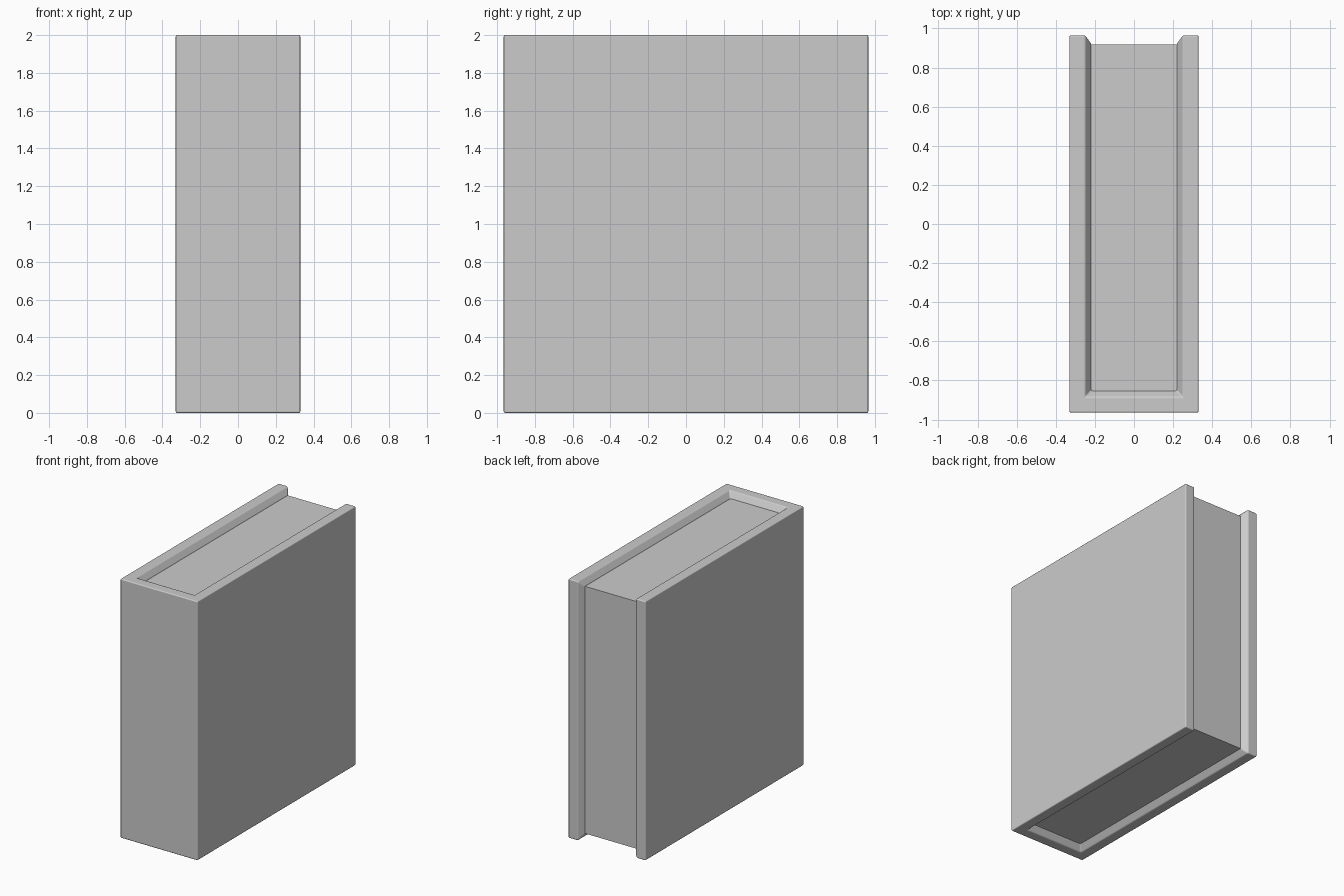
import bpy
import bmesh
import math

cube = bpy.data.objects.get("Cube")
if cube:
    bpy.data.objects.remove(cube, do_unlink=True)

HALF_X, HALF_Y, HEIGHT = 0.33, 0.965, 2.0
RIM, GROOVE, DEPTH = 0.08, 0.113, 0.046

grey = bpy.data.materials.new("plain grey")
grey.use_nodes = True
grey.diffuse_color = (0.6, 0.6, 0.6, 1)
grey.node_tree.nodes["Principled BSDF"].inputs["Base Color"].default_value = grey.diffuse_color


def add_object(name, bm, bevel):
    bmesh.ops.recalc_face_normals(bm, faces=bm.faces)
    mesh = bpy.data.meshes.new(name)
    bm.to_mesh(mesh)
    bm.free()
    mesh.materials.append(grey)
    obj = bpy.data.objects.new(name, mesh)
    bpy.context.collection.objects.link(obj)
    bpy.ops.object.select_all(action='DESELECT')
    obj.select_set(True)
    bpy.context.view_layer.objects.active = obj
    bpy.ops.object.shade_smooth_by_angle(angle=math.radians(35))
    if bevel:
        mod = obj.modifiers.new("soft_edges", 'BEVEL')
        mod.width = bevel
        mod.segments = 3
        mod.limit_method = 'ANGLE'
        mod.harden_normals = True
    return obj


# Cover: a board section (inset, z) swept round the two sides and the spine
section = [(0, 0), (0, HEIGHT), (RIM, HEIGHT), (GROOVE, HEIGHT - DEPTH),
           (GROOVE, DEPTH), (RIM, 0)]
bm = bmesh.new()
rings = []
for side, at_back in ((-1, True), (-1, False), (1, False), (1, True)):
    ring = []
    for inset, z in section:
        if at_back:
            y = HALF_Y - (DEPTH if inset > RIM else 0)
        else:
            y = inset - HALF_Y
        ring.append(bm.verts.new((side * (HALF_X - inset), y, z)))
    rings.append(ring)
for a, b in zip(rings, rings[1:]):
    for i in range(len(section)):
        j = (i + 1) % len(section)
        bm.faces.new((a[i], a[j], b[j], b[i]))
# Back ends of the boards: a flat rim and a slope into the groove
for ring in (rings[0], rings[-1]):
    bm.faces.new([ring[i] for i in (0, 1, 2, 5)])
    bm.faces.new([ring[i] for i in (2, 3, 4, 5)])
add_object("cover", bm, 0.008)

# Page block: plain box set below the rims on the top, bottom and back
bm = bmesh.new()
bmesh.ops.create_cube(bm, size=1)
front, back = GROOVE - HALF_Y - 0.01, HALF_Y - DEPTH
for v in bm.verts:
    v.co.x *= 2 * (HALF_X - GROOVE + 0.004)
    v.co.y = back if v.co.y > 0 else front
    v.co.z = HEIGHT - DEPTH if v.co.z > 0 else DEPTH
add_object("page_block", bm, 0)
